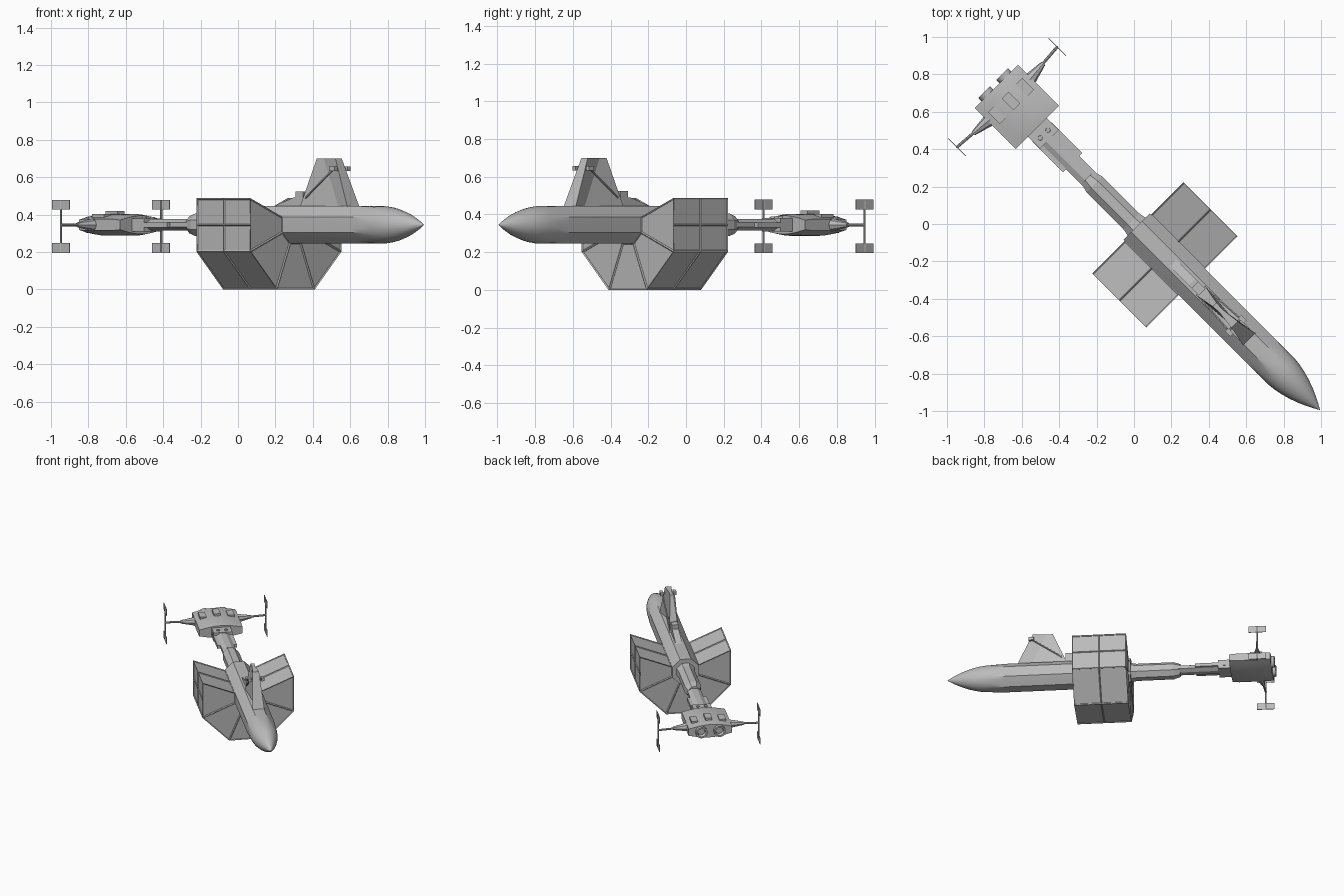
import bpy, bmesh, math
from mathutils import Matrix, Vector

cube = bpy.data.objects.get("Cube")
if cube:
    bpy.data.objects.remove(cube, do_unlink=True)

grey = bpy.data.materials.new("hull grey")
grey.use_nodes = True
grey.diffuse_color = (0.5, 0.5, 0.5, 1)
grey.node_tree.nodes["Principled BSDF"].inputs["Base Color"].default_value = (0.5, 0.5, 0.5, 1)

AXIS = 0.345                                  # height of the ship's long axis
TURN = Matrix.Rotation(-math.pi / 4, 4, 'Z')  # ship lies along the diagonal


def finish(name, bm, smooth=True):
    """Parts are made with x forward and y left, then turned to the diagonal."""
    bmesh.ops.recalc_face_normals(bm, faces=bm.faces)
    bm.transform(TURN)
    mesh = bpy.data.meshes.new(name)
    bm.to_mesh(mesh)
    bm.free()
    mesh.materials.append(grey)
    ob = bpy.data.objects.new(name, mesh)
    bpy.context.collection.objects.link(ob)
    if smooth:
        bpy.ops.object.select_all(action='DESELECT')
        ob.select_set(True)
        bpy.context.view_layer.objects.active = ob
        bpy.ops.object.shade_smooth_by_angle(angle=math.radians(32))
    return ob


def loft_mesh(rings):
    bm = bmesh.new()
    loops = [[bm.verts.new(p) for p in ring] for ring in rings]
    for a, b in zip(loops, loops[1:]):
        for i in range(len(a)):
            j = (i + 1) % len(a)
            bm.faces.new((a[i], a[j], b[j], b[i]))
    bm.faces.new(loops[0])
    bm.faces.new(loops[-1])
    return bm


def loft(name, rings, smooth=True):
    return finish(name, loft_mesh(rings), smooth)


def box(name, centre, size):
    bm = bmesh.new()
    bmesh.ops.create_cube(bm, size=1, matrix=Matrix.Translation(centre) @ Matrix.Diagonal((*size, 1)))
    return finish(name, bm, False)


def rod(name, start, end, r1, r2, sides=12):
    start, end = Vector(start), Vector(end)
    d = end - start
    bm = bmesh.new()
    bmesh.ops.create_cone(bm, cap_ends=True, segments=sides, radius1=r1, radius2=r2, depth=d.length,
                          matrix=Matrix.Translation((start + end) / 2) @ d.to_track_quat('Z', 'Y').to_matrix().to_4x4())
    return finish(name, bm)


def octagon(x, apothem, flat=1.0):
    r = apothem / math.cos(math.pi / 8)
    return [(x, r * math.cos(a), AXIS + flat * r * math.sin(a))
            for a in (math.pi / 8 + k * math.pi / 4 for k in range(8))]


def hull_ring(x, r, roundness):
    """Cross-section blending from octagon to circle."""
    ring = []
    for k in range(32):
        a = k * math.pi / 16
        off = (a + math.pi / 8) % (math.pi / 4) - math.pi / 8
        if k % 4 == 2:
            off = math.pi / 8
        q = r * (roundness + (1 - roundness) / math.cos(off))
        ring.append((x, q * math.cos(a), AXIS + q * math.sin(a)))
    return ring


# Hull with octagonal body and round pointed nose
loft("hull", [hull_ring(*p) for p in (
    (0.02, 0.1, 0), (0.96, 0.1, 0), (1.04, 0.1, 0.5), (1.11, 0.1, 1), (1.16, 0.094, 1), (1.2, 0.086, 1),
    (1.25, 0.072, 1), (1.3, 0.054, 1), (1.35, 0.031, 1), (1.38, 0.015, 1), (1.405, 0.001, 1))])

# Five framed cargo wedges around the sides and belly
for index, name in ((0, "left_pod"), (4, "right_pod"), (5, "right_lower_pod"), (6, "belly_pod"), (7, "left_lower_pod")):
    rings = []
    for x in (0.03, 0.438):
        inner, outer = octagon(x, 0.097), octagon(x, 0.345)
        rings.append([inner[index - 1], outer[index - 1], outer[index], inner[index]])
    bm = loft_mesh(rings)
    bmesh.ops.bisect_plane(bm, geom=bm.verts[:] + bm.edges[:] + bm.faces[:],
                           plane_co=(0.234, 0, 0), plane_no=(1, 0, 0))
    if index in (0, 4):
        outside = [f for f in bm.faces if abs(f.calc_center_median().y) > 0.34]
        edges = list({e for f in outside for e in f.edges})
        verts = list({v for f in outside for v in f.verts})
        bmesh.ops.bisect_plane(bm, geom=verts + edges + outside, plane_co=(0, 0, AXIS), plane_no=(0, 0, 1))
    bmesh.ops.recalc_face_normals(bm, faces=bm.faces)
    bmesh.ops.inset_individual(bm, faces=bm.faces[:], thickness=0.007, depth=-0.006)
    finish(name, bm, False)

# Neck, stepping down toward the engine
loft("neck_front", [octagon(0.06, 0.075), octagon(-0.02, 0.06), octagon(-0.3, 0.06), octagon(-0.35, 0.045)], False)
loft("neck_rear", [octagon(-0.3, 0.05, 0.6), octagon(-0.75, 0.05, 0.6)], False)
box("neck_collar", (-0.69, 0, AXIS), (0.1, 0.14, 0.07))
for side in (1, -1):
    box("neck_rail", (-0.58, side * 0.058, AXIS), (0.23, 0.03, 0.026))
    rod("neck_hatch", (-0.68, side * 0.03, 0.37), (-0.68, side * 0.03, 0.388), 0.014, 0.012)

# Engine block with a gently curved top and bottom
def block_ring(x, scale):
    steps = [0.163 * (i / 6 - 1) for i in range(13)]
    def half(t):
        return scale * (0.03 + 0.028 * math.cos(math.pi / 2 * t / 0.163))
    return [(x, t, AXIS + half(t)) for t in steps] + [(x, t, AXIS - half(t)) for t in reversed(steps)]

loft("engine_block", [block_ring(-1.04, 0.9), block_ring(-1.0, 1), block_ring(-0.78, 1), block_ring(-0.73, 0.85)])
for t in (-0.105, 0, 0.105):
    lift = 0.018 if t else 0
    box("engine_vent", (-0.93, t, 0.395 - lift), (0.09, 0.05, 0.05))

# Thrusters, booms and radiator plates on both sides
for side in (1, -1):
    bm = bmesh.new()
    profile = ((-1.0, 0.044), (-1.065, 0.044), (-1.065, 0.032), (-1.04, 0.026))
    rings = [[(x, side * 0.068 + r * math.cos(k * math.pi / 12), AXIS + r * math.sin(k * math.pi / 12))
              for k in range(24)] for x, r in profile]
    bm.free()
    loft("thruster", rings)
    rod("boom_root", (-0.94, side * 0.15, AXIS), (-0.95, side * 0.265, AXIS), 0.036, 0.013, 8)
    rod("boom", (-0.95, side * 0.25, AXIS), (-0.96, side * 0.38, AXIS), 0.008, 0.008, 8)
    rod("radiator_mast", (-0.96, side * 0.379, 0.2), (-0.96, side * 0.379, 0.475), 0.006, 0.006, 8)
    for z in (0.221, 0.453):
        box("radiator_plate", (-0.96, side * 0.379, z), (0.132, 0.005, 0.052))

# Dorsal fin, thick at its leading edge and pinched amidships
def fin_ring(z, back, front, rear_half, front_half):
    middle = front - 0.1
    return [(back, -rear_half, z), (middle, -0.012, z), (front, -front_half, z),
            (front, front_half, z), (middle, 0.012, z), (back, rear_half, z)]

loft("dorsal_fin", [fin_ring(0.435, 0.5, 0.875, 0.035, 0.046), fin_ring(0.7, 0.61, 0.76, 0.014, 0.024)], False)
box("fin_housing", (0.488, 0, 0.48), (0.055, 0.05, 0.088))
loft("spine_ramp", [[(x, -0.025, 0.43), (x, 0.025, 0.43), (x, 0.025, z), (x, -0.025, z)]
                    for x, z in ((0.28, 0.44), (0.44, 0.49), (0.5, 0.49))], False)
for side in (1, -1):
    box("fin_sensor", (0.77, side * 0.05, 0.645), (0.04, 0.022, 0.025))
    rod("sensor_arm", (0.75, 0, 0.648), (0.77, side * 0.055, 0.648), 0.007, 0.007, 6)
    rod("fin_strut", (0.77, side * 0.045, 0.645), (0.54, side * 0.03, 0.49), 0.006, 0.006, 6)
